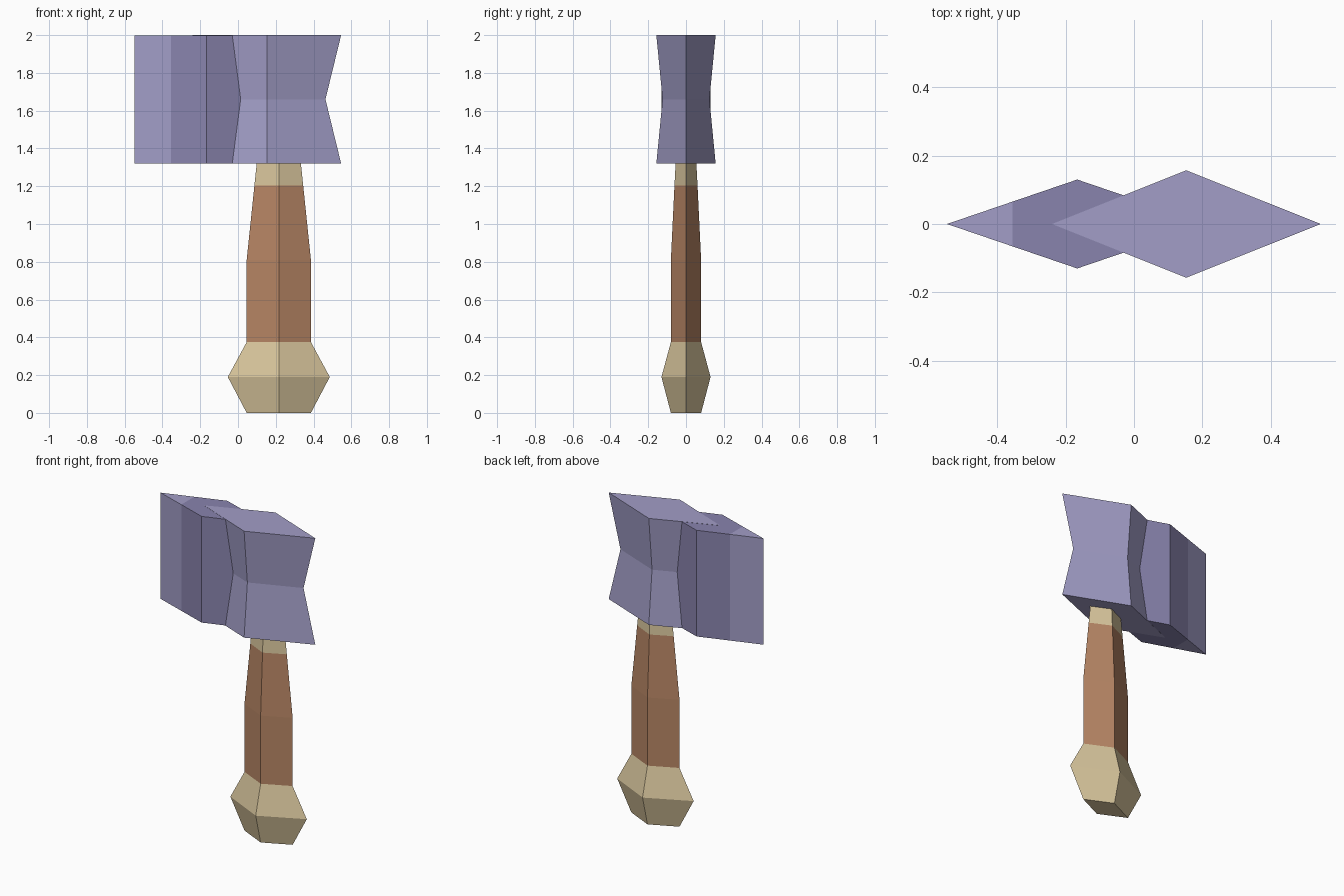
import bpy
import bmesh

if "Cube" in bpy.data.objects:
    bpy.data.objects.remove(bpy.data.objects["Cube"])


def material(name, rgb):
    m = bpy.data.materials.new(name)
    m.diffuse_color = (*rgb, 1)
    m.use_nodes = True
    m.node_tree.nodes["Principled BSDF"].inputs["Base Color"].default_value = m.diffuse_color
    return m


TAN = material("tan", (0.70, 0.57, 0.34))
BROWN = material("brown", (0.48, 0.24, 0.13))
STEEL = material("steel", (0.36, 0.34, 0.57))
DARK_STEEL = material("dark_steel", (0.25, 0.23, 0.42))


def diamond_loft(name, cx, rings, mats, bands, cut_x=None):
    """Stack diamond rings (z, half x, half y); bands = material index per level."""
    bm = bmesh.new()
    loops = [[bm.verts.new((cx + sx * hx, sy * hy, z))
              for sx, sy in ((1, 0), (0, 1), (-1, 0), (0, -1))]
             for z, hx, hy in rings]
    for lower, upper, band in zip(loops, loops[1:], bands):
        for i in range(4):
            j = (i + 1) % 4
            f = bm.faces.new((lower[i], lower[j], upper[j], upper[i]))
            f.material_index = band
    bm.faces.new(loops[0][::-1]).material_index = bands[0]
    bm.faces.new(loops[-1]).material_index = bands[-1]
    # optional slice: everything left of cut_x takes the second material
    if cut_x is not None:
        bmesh.ops.bisect_plane(bm, geom=bm.verts[:] + bm.edges[:] + bm.faces[:],
                               plane_co=(cut_x, 0, 0), plane_no=(1, 0, 0))
        for f in bm.faces:
            if f.calc_center_median().x < cut_x:
                f.material_index = 1
    bmesh.ops.recalc_face_normals(bm, faces=bm.faces[:])
    mesh = bpy.data.meshes.new(name)
    bm.to_mesh(mesh)
    bm.free()
    for m in mats:
        mesh.materials.append(m)
    obj = bpy.data.objects.new(name, mesh)
    bpy.context.collection.objects.link(obj)
    return obj


# Handle: pommel, grip, taper and collar (runs slightly into the head)
diamond_loft("handle", 0.216,
             [(0, 0.17, 0.08), (0.19, 0.27, 0.13), (0.375, 0.17, 0.08),
              (0.81, 0.17, 0.08), (1.205, 0.129, 0.061), (1.34, 0.115, 0.054)],
             [TAN, BROWN], [0, 0, 1, 1, 0])

# Waisted hammer block
diamond_loft("hammer_head", 0.153,
             [(1.32, 0.393, 0.157), (1.66, 0.31, 0.124), (2.0, 0.393, 0.157)],
             [STEEL], [0, 0])

# Straight axe blade with a lighter cutting edge
diamond_loft("axe_blade", -0.166,
             [(1.321, 0.381, 0.13), (1.999, 0.381, 0.13)],
             [DARK_STEEL, STEEL], [0], cut_x=-0.355)
